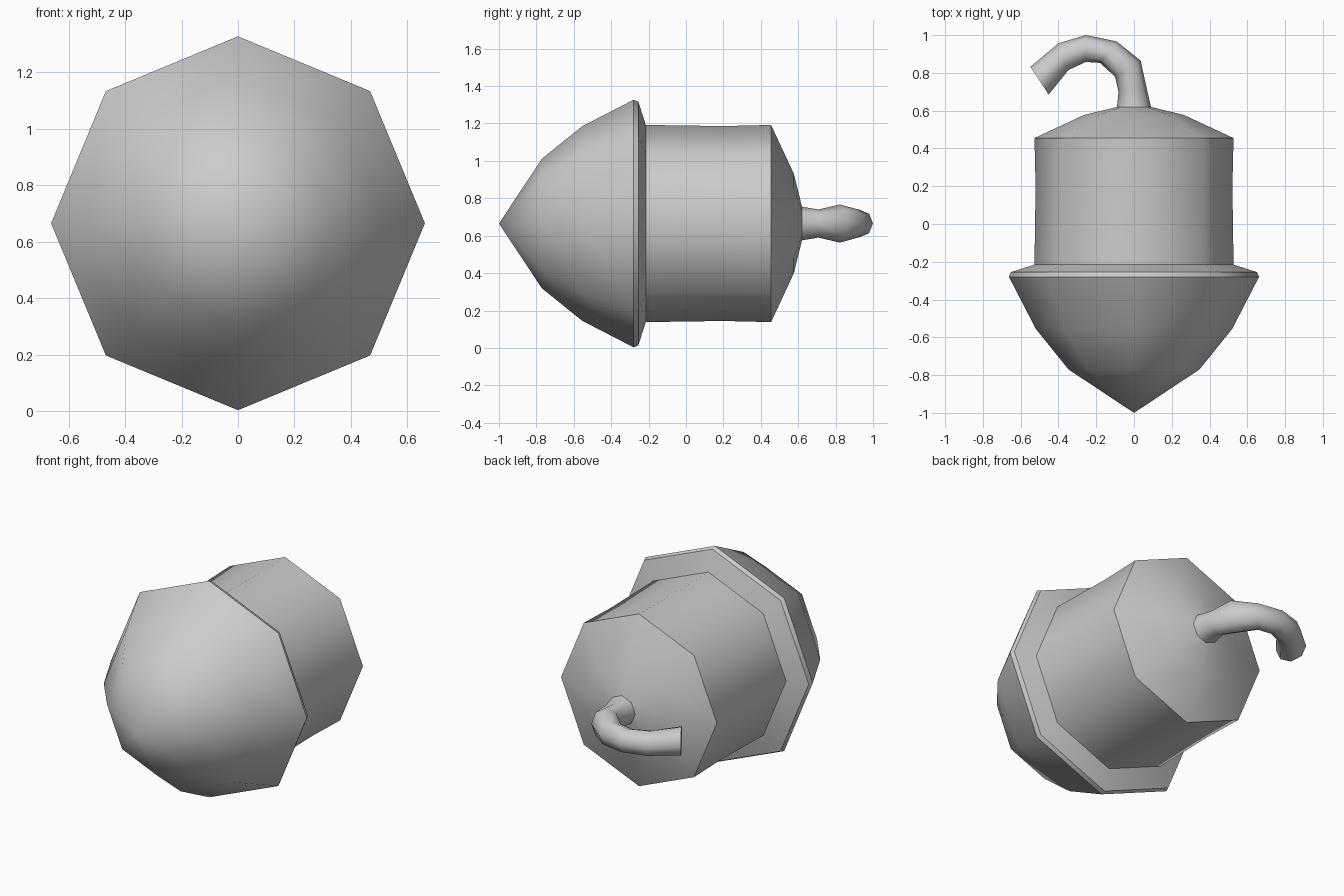
import bpy, bmesh
from math import cos, sin, pi
from mathutils import Vector

if "Cube" in bpy.data.objects:
    bpy.data.objects.remove(bpy.data.objects["Cube"])

SIDES = 8
MID_Z = 0.665


def loft(name, rings, sharp=(), tip=None, cap_end=False):
    """Skin a list of rings (centre, u axis, v axis); chosen rings get hard edges."""
    bm = bmesh.new()
    loops = []
    for c, u, v in rings:
        loops.append([bm.verts.new(c + u * cos(2 * pi * i / SIDES) + v * sin(2 * pi * i / SIDES))
                      for i in range(SIDES)])
    for a, b in zip(loops, loops[1:]):
        for i in range(SIDES):
            j = (i + 1) % SIDES
            bm.faces.new((a[i], a[j], b[j], b[i]))
    if tip is not None:
        t = bm.verts.new(tip)
        for i in range(SIDES):
            bm.faces.new((t, loops[0][(i + 1) % SIDES], loops[0][i]))
    if cap_end:
        bm.faces.new(loops[-1])
    bmesh.ops.recalc_face_normals(bm, faces=bm.faces)
    for f in bm.faces:
        f.smooth = True
    for k in sharp:
        loop = loops[k]
        for i in range(SIDES):
            bm.edges.get((loop[i], loop[(i + 1) % SIDES])).smooth = False
    me = bpy.data.meshes.new(name)
    bm.to_mesh(me)
    bm.free()
    ob = bpy.data.objects.new(name, me)
    bpy.context.collection.objects.link(ob)
    return ob


def round_ring(y, r):
    # negative z axis keeps the faces pointing outwards along +y
    return Vector((0, y, MID_Z)), Vector((r, 0, 0)), Vector((0, 0, -r))


def bent_ring(inner, outer, rz):
    a, b = Vector((*inner, MID_Z)), Vector((*outer, MID_Z))
    return (a + b) / 2, (b - a) / 2, Vector((0, 0, -rz))


# pointed nose, flared rim, barrel and shallow rear cone
profile = [(-0.77, 0.347), (-0.555, 0.52), (-0.28, 0.662), (-0.255, 0.652),
           (-0.215, 0.527), (0.20, 0.521), (0.455, 0.527), (0.577, 0.265), (0.62, 0.09)]
loft("body", [round_ring(y, r) for y, r in profile],
     sharp=(2, 3, 4, 6, 8), tip=(0, -1, MID_Z))

# hooked tail: inner point, outer point, vertical radius
hook = [((-0.09, 0.62), (0.09, 0.62), 0.09),
        ((-0.082, 0.70), (0.068, 0.715), 0.075),
        ((-0.10, 0.78), (0.035, 0.865), 0.102),
        ((-0.18, 0.853), (-0.092, 0.967), 0.078),
        ((-0.255, 0.858), (-0.255, 1.0), 0.073),
        ((-0.347, 0.815), (-0.40, 0.957), 0.075),
        ((-0.452, 0.685), (-0.548, 0.832), 0.085)]
loft("tail_hook", [bent_ring(*h) for h in hook], sharp=(0, 6), cap_end=True)
